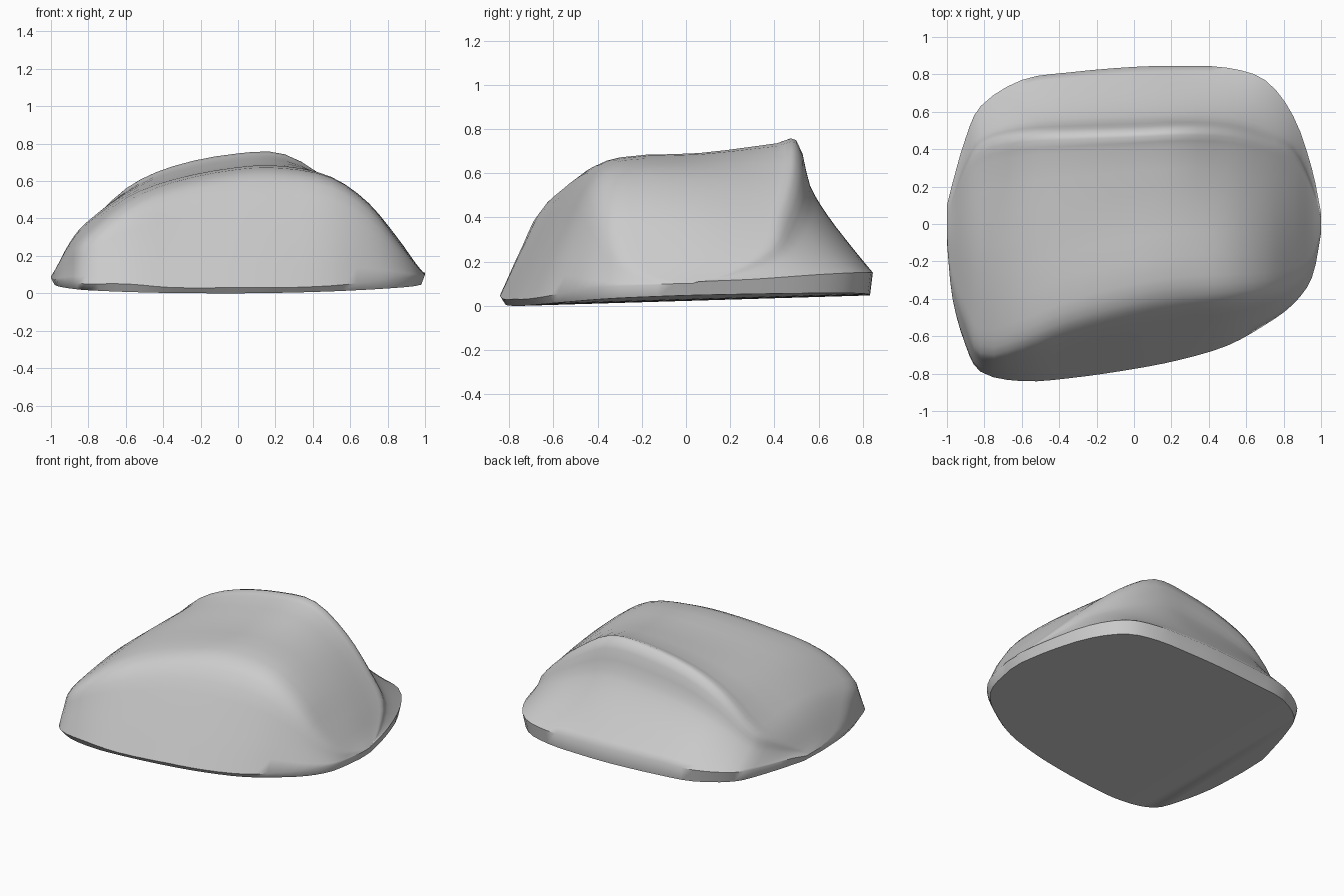
import bpy, bmesh
from mathutils import Vector
from mathutils.geometry import interpolate_bezier

if "Cube" in bpy.data.objects:
    bpy.data.objects.remove(bpy.data.objects["Cube"])

# Cross-section stations from left to right:
# x, front rim y z, front crest y z, mid z, back ridge y z, back rim y z
stations = [
    (-1.00, -.10, .08, -.05, .09, .09, .05, .09, .10, .09),
    (-0.97, -.40, .07, -.30, .12, .14, .12, .13, .22, .11),
    (-0.90, -.65, .06, -.50, .22, .27, .30, .24, .46, .12),
    (-0.82, -.79, .05, -.67, .29, .37, .42, .33, .63, .13),
    (-0.60, -.84, .05, -.62, .47, .53, .47, .55, .77, .14),
    (-0.35, -.825, .03, -.51, .58, .62, .48, .67, .81, .15),
    (0.00, -.775, .03, -.41, .655, .68, .49, .74, .84, .15),
    (0.25, -.725, .03, -.37, .66, .685, .50, .735, .845, .15),
    (0.50, -.65, .04, -.355, .62, .61, .49, .58, .835, .15),
    (0.70, -.54, .06, -.34, .48, .47, .44, .41, .77, .15),
    (0.85, -.43, .08, -.30, .28, .30, .38, .26, .58, .14),
    (0.95, -.29, .09, -.20, .15, .16, .20, .15, .30, .12),
    (1.00, -.05, .10, -.02, .10, .10, .03, .10, .06, .11),
]


def section(x, fy, fz, cy, cz, mz, ry, rz, by, bz):
    """Profile from the front underside over the top to the back underside."""
    def base(y):
        return (x * .98, y, .022 + .03 * y + .025 * x * x)

    def mix(y0, z0, y1, z1, t, s):
        return (x, y0 + t * (y1 - y0), z0 + s * (z1 - z0))
    pts = [base(fy * .97), (x, fy, fz),
           mix(fy, fz, cy, cz, .46, .53), mix(fy, fz, cy, cz, .84, .9),
           mix(cy, cz, ry, mz, .1, .3), (x, (cy + ry) / 2, mz),
           mix(ry, rz, cy, mz, .1, .25), (x, ry, rz),
           mix(ry, rz, by, bz, .18, .34), mix(ry, rz, by, bz, .4, .56),
           mix(ry, rz, by, bz, .73, .81), (x, by, bz), base(by * .985)]
    return [Vector(p) for p in pts]


def smooth_path(pts, n=3):
    """Smooth curve through all points, n segments per span."""
    last = len(pts) - 1
    tan = [(pts[min(i + 1, last)] - pts[max(i - 1, 0)]).normalized()
           for i in range(last + 1)]
    out = []
    for i in range(last):
        a, b = pts[i], pts[i + 1]
        h = (b - a).length / 3
        out += interpolate_bezier(a, a + tan[i] * h, b - tan[i + 1] * h, b, n + 1)[:-1]
    return out + [pts[-1]]


# Smooth along the stations first, then across each section
rows = [smooth_path(list(r)) for r in zip(*[section(*s) for s in stations])]
cols = []
for c in zip(*rows):
    c = list(c)
    # keep the underside edge crisp
    cols.append([c[0]] + smooth_path(c[1:-1]) + [c[-1]])

bm = bmesh.new()
grid = [[bm.verts.new(p) for p in c] for c in cols]
for a, b in zip(grid, grid[1:]):
    n = len(a)
    for j in range(n):
        k = (j + 1) % n
        bm.faces.new((a[j], a[k], b[k], b[j]))
bm.faces.new(grid[0])
bm.faces.new(grid[-1])
low = min(v.co.z for v in bm.verts)
for v in bm.verts:
    v.co.z -= low
bmesh.ops.recalc_face_normals(bm, faces=bm.faces)

# Boulder
mesh = bpy.data.meshes.new("boulder")
bm.to_mesh(mesh)
bm.free()
boulder = bpy.data.objects.new("boulder", mesh)
bpy.context.collection.objects.link(boulder)
bpy.context.view_layer.objects.active = boulder
boulder.select_set(True)
bpy.ops.object.shade_smooth_by_angle(angle=0.9)
